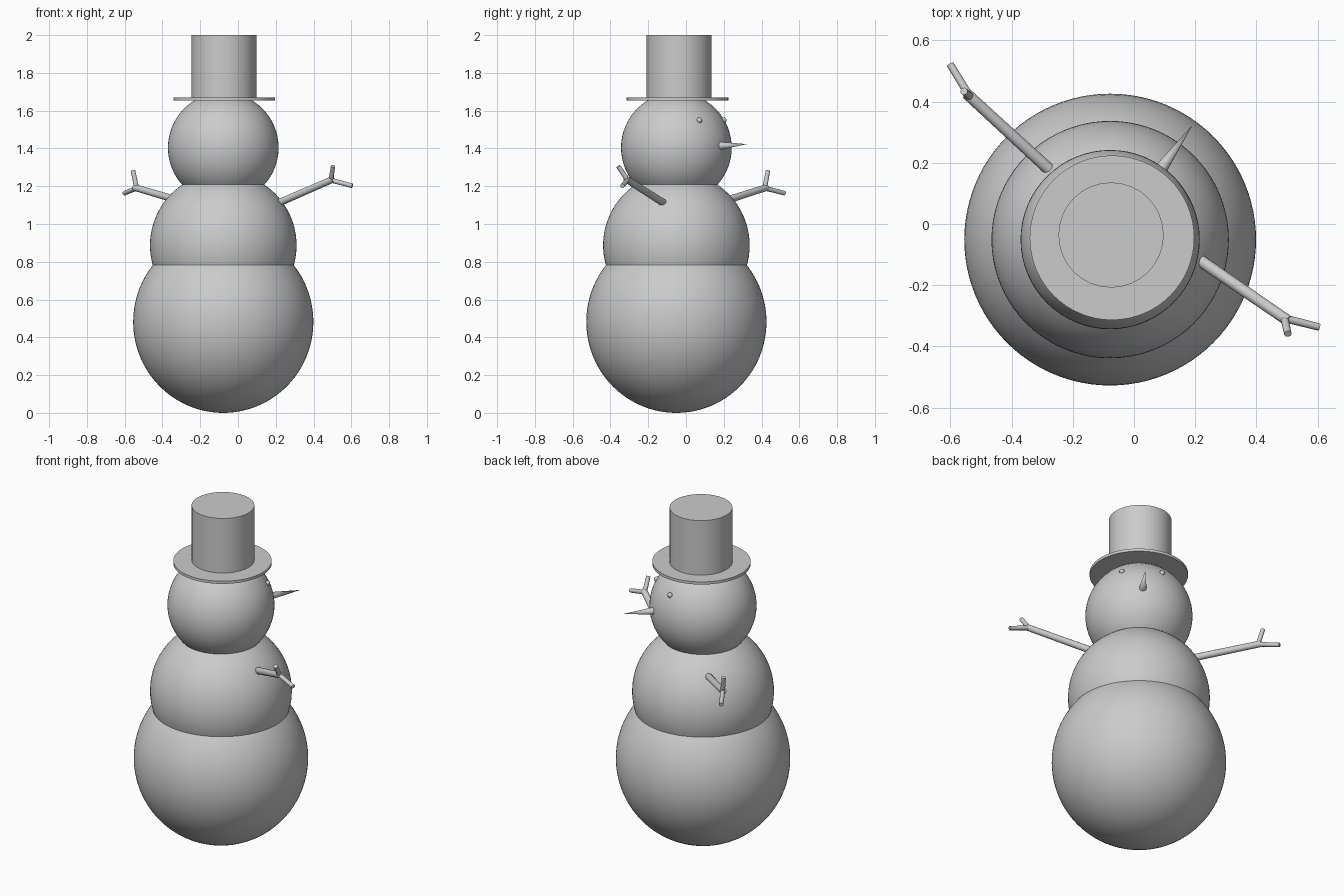
import bpy, math
from mathutils import Vector

if "Cube" in bpy.data.objects:
    bpy.data.objects.remove(bpy.data.objects["Cube"])


def finish(ob, name):
    ob.name = name
    bpy.ops.object.shade_smooth_by_angle(angle=math.radians(35))
    return ob


def ball(name, loc, r, rz=None, seg=64):
    bpy.ops.mesh.primitive_uv_sphere_add(segments=seg, ring_count=seg // 2, radius=1, location=loc)
    ob = bpy.context.object
    ob.scale = (r, r, rz or r)
    bpy.ops.object.transform_apply(location=False, rotation=False, scale=True)
    return finish(ob, name)


def rod(name, a, b, r1, r2, seg=16):
    """Tapered rod between two points."""
    a, b = Vector(a), Vector(b)
    bpy.ops.mesh.primitive_cone_add(vertices=seg, radius1=r1, radius2=r2,
                                    depth=(b - a).length, location=(a + b) / 2)
    ob = bpy.context.object
    ob.rotation_mode = 'QUATERNION'
    ob.rotation_quaternion = (b - a).to_track_quat('Z', 'Y')
    return finish(ob, name)


CX, CY = -0.078, -0.051

# Three stacked snowballs
ball("body_bottom", (CX, CY, 0.482), 0.477, 0.482, 96)
ball("body_middle", (CX, CY, 0.887), 0.388, None, 80)
ball("head", (CX, CY, 1.404), 0.293)

# Hat
rod("hat_brim", (-0.072, -0.045, 1.655), (-0.072, -0.045, 1.671), 0.269, 0.269, 64)
rod("hat_crown", (-0.075, -0.036, 1.66), (-0.075, -0.036, 2.0), 0.172, 0.172, 32)

# Face, turned towards the back right
face = math.radians(54.3)
for side, off in (("right", -25.7), ("left", 25.7)):
    a = face + math.radians(off)
    ball("eye_" + side, (CX + 0.255 * math.cos(a), CY + 0.255 * math.sin(a), 1.549), 0.015, None, 16)
rod("nose", (0.078, 0.166, 1.413), (0.191, 0.323, 1.423), 0.023, 0.0, 24)

# Stick arms: shoulder at the snow surface, wrist, two twig tips
arms = {
    "right": ((0.223, -0.124, 1.115), (0.503, -0.316, 1.237),
              [(0.605, -0.337, 1.202), (0.503, -0.359, 1.306)]),
    "left": ((-0.288, 0.188, 1.117), (-0.547, 0.426, 1.193),
             [(-0.601, 0.522, 1.163), (-0.556, 0.434, 1.283)]),
}
for side, (shoulder, wrist, tips) in arms.items():
    s, w = Vector(shoulder), Vector(wrist)
    rod("arm_" + side, s - (w - s) * 0.3, w, 0.02, 0.018)
    for i, tip in enumerate(tips):
        rod(f"twig_{side}_{i + 1}", w - (w - s) * 0.04, tip, 0.013, 0.012, 12)
